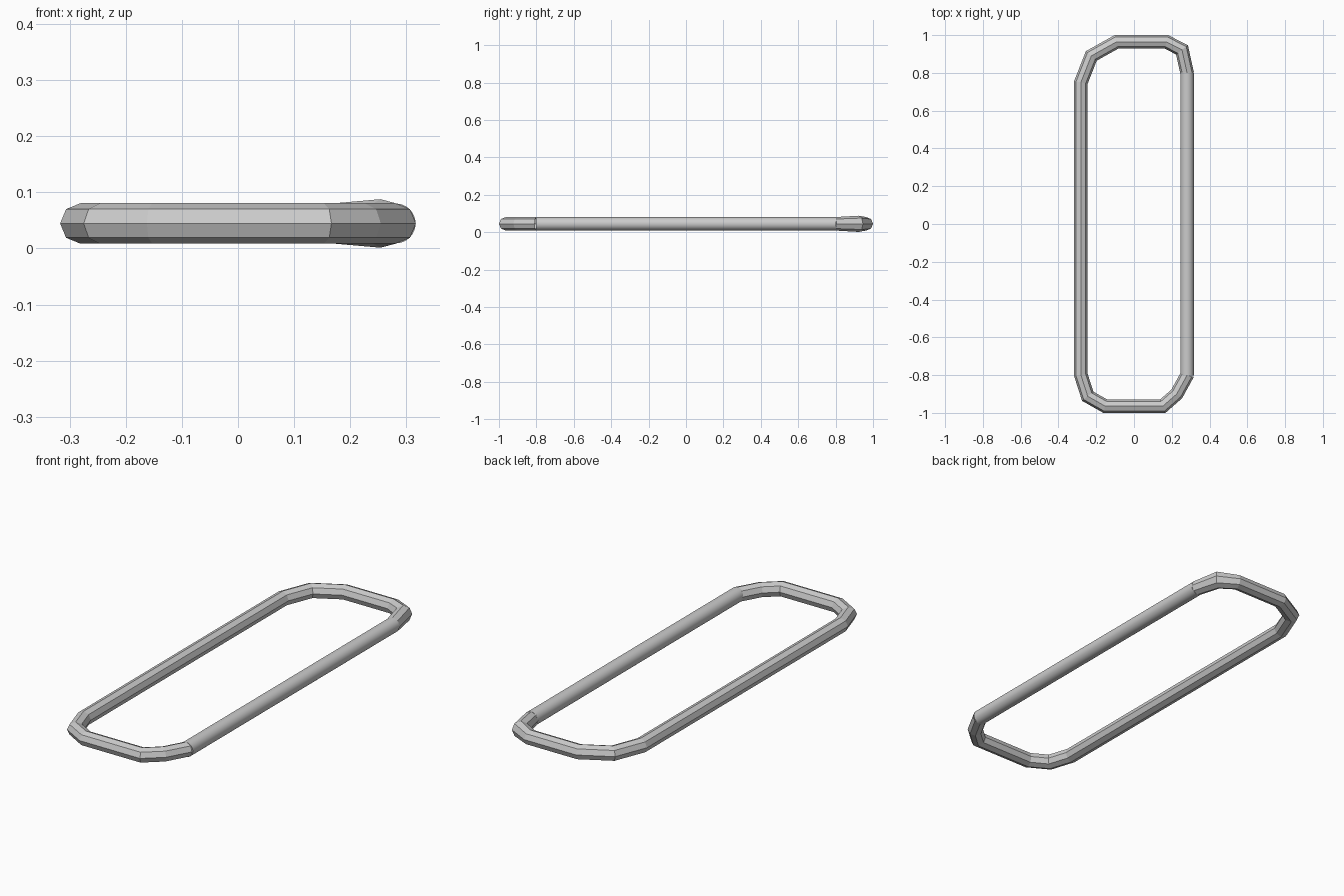
import bpy, bmesh, math
from mathutils import Vector

if "Cube" in bpy.data.objects:
    bpy.data.objects.remove(bpy.data.objects["Cube"])

R = 0.036      # rod radius
ZC = 0.0445    # rod centre height
SIDES = 8


def finish(bm, name):
    bmesh.ops.recalc_face_normals(bm, faces=bm.faces)
    me = bpy.data.meshes.new(name)
    bm.to_mesh(me)
    bm.free()
    ob = bpy.data.objects.new(name, me)
    bpy.context.collection.objects.link(ob)
    return ob


# Bent eight-sided rod: centre line from the bar's front end round to its back end
# (x, y, vertical swell)
path = [(0.281, -0.80, 1), (0.226, -0.90, 1), (0.153, -0.964, 1), (-0.153, -0.964, 1),
        (-0.245, -0.912, 1), (-0.281, -0.80, 1), (-0.281, 0.75, 1), (-0.226, 0.89, 1),
        (-0.093, 0.964, 1), (0.172, 0.964, 1), (0.254, 0.922, 1.2), (0.281, 0.80, 1)]
pts = [Vector(p[:2]) for p in path]
bm = bmesh.new()
rings = []
for i, (x, y, swell) in enumerate(path):
    # the path is closed by the straight bar, so neighbours wrap around
    a = (pts[i] - pts[i - 1]).normalized()
    b = (pts[(i + 1) % len(pts)] - pts[i]).normalized()
    t = (a + b).normalized()
    side = Vector((t.y, -t.x)) * R / t.dot(a)
    ring = []
    for k in range(SIDES):
        ang = 2 * math.pi * k / SIDES
        p = pts[i] + side * math.cos(ang)
        ring.append(bm.verts.new((p.x, p.y, ZC + R * swell * math.sin(ang))))
    rings.append(ring)
for r0, r1 in zip(rings, rings[1:]):
    for k in range(SIDES):
        n = (k + 1) % SIDES
        bm.faces.new((r0[k], r0[n], r1[n], r1[k]))
finish(bm, "bent_rod")

# Smooth round bar closing the link on the right
bpy.ops.mesh.primitive_cylinder_add(vertices=32, radius=0.0355, depth=1.606,
                                    location=(0.281, 0, ZC),
                                    rotation=(math.pi / 2, 0, 0))
bar = bpy.context.object
bar.name = "straight_bar"
bpy.ops.object.shade_smooth_by_angle(angle=math.radians(30))
